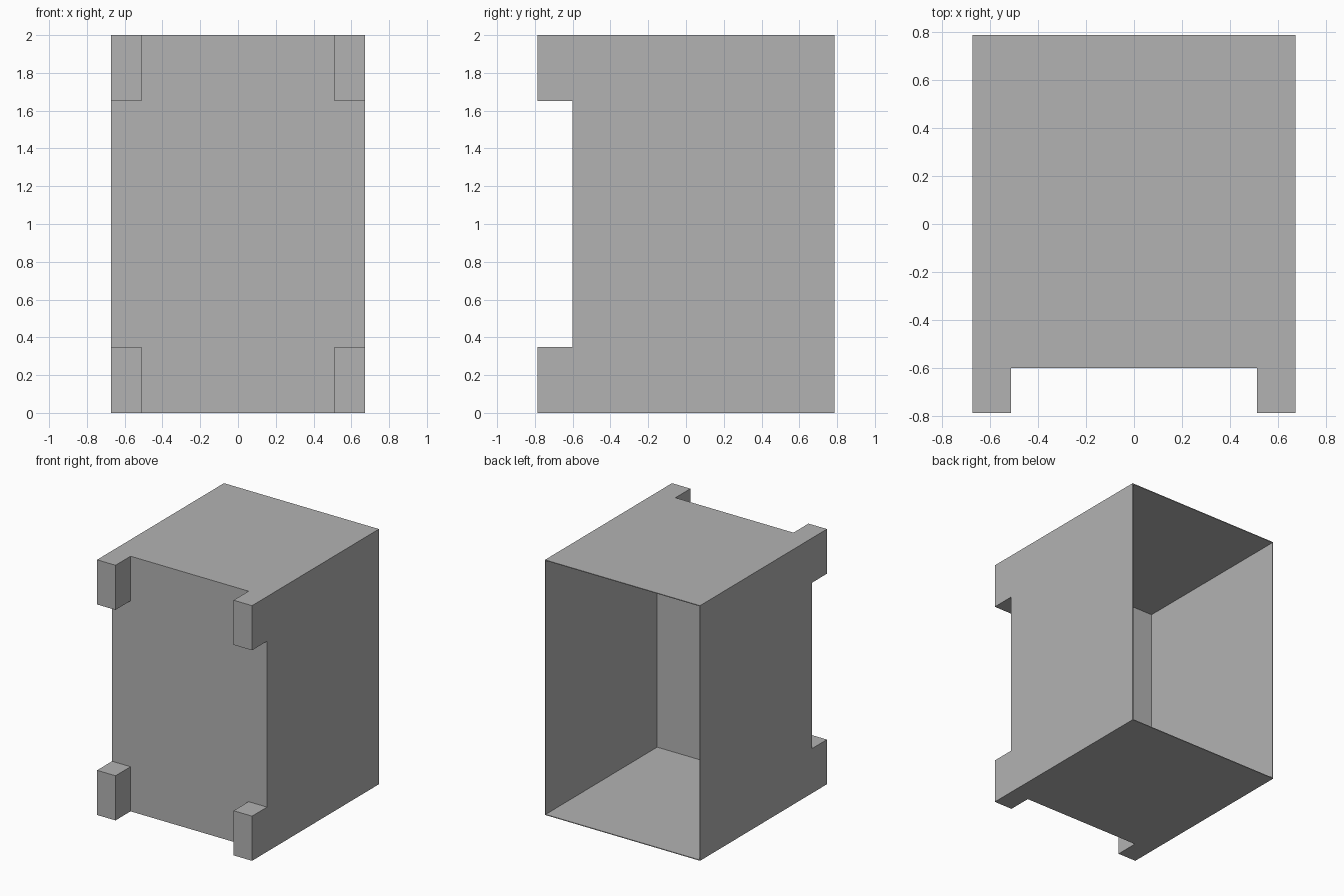
import bpy
import bmesh
from mathutils import Matrix, Vector

if "Cube" in bpy.data.objects:
    bpy.data.objects.remove(bpy.data.objects["Cube"], do_unlink=True)

HALF_W, HEIGHT, HALF_D = 0.672, 2.0, 0.786
FRONT_Y = -0.6        # outer face of the front panel
WALL = 0.006          # sheet thickness
FOOT_W, FOOT_H = 0.16, 0.35

grey = bpy.data.materials.new("plain_grey")
grey.use_nodes = True
colour = (0.45, 0.45, 0.45, 1.0)
grey.diffuse_color = colour
grey.node_tree.nodes["Principled BSDF"].inputs["Base Color"].default_value = colour

# Outer block
bm = bmesh.new()
depth = HALF_D - FRONT_Y
bmesh.ops.create_cube(
    bm, size=1,
    matrix=Matrix.Translation((0, (HALF_D + FRONT_Y) / 2, HEIGHT / 2))
    @ Matrix.Diagonal((2 * HALF_W, depth, HEIGHT, 1)))

# Hollow interior, open at the back
back = max(bm.faces, key=lambda f: f.calc_center_median().y)
bmesh.ops.inset_region(bm, faces=[back], thickness=WALL, use_even_offset=True)
cavity = bmesh.ops.extrude_discrete_faces(bm, faces=[back])["faces"][0]
bmesh.ops.translate(bm, verts=cavity.verts, vec=(0, WALL - depth, 0))

# Split the front panel to outline the corner feet
cuts = [((s * (HALF_W - FOOT_W), 0, 0), (1, 0, 0)) for s in (-1, 1)]
cuts += [((0, 0, z), (0, 0, 1)) for z in (FOOT_H, HEIGHT - FOOT_H)]
for point, normal in cuts:
    front = [f for f in bm.faces if f.calc_center_median().y < FRONT_Y + 0.001]
    geom = front + list({e for f in front for e in f.edges}) \
        + list({v for f in front for v in f.verts})
    bmesh.ops.bisect_plane(bm, geom=geom, plane_co=point, plane_no=normal)

# Pull the four corners forward as feet, flush with the sides
corners = []
for f in bm.faces:
    c = f.calc_center_median()
    if (c.y < FRONT_Y + 0.001 and abs(c.x) > HALF_W - FOOT_W
            and abs(c.z - HEIGHT / 2) > HEIGHT / 2 - FOOT_H):
        corners.append(f)
for foot in bmesh.ops.extrude_discrete_faces(bm, faces=corners)["faces"]:
    bmesh.ops.translate(bm, verts=foot.verts, vec=Vector((0, -HALF_D - FRONT_Y, 0)))

bmesh.ops.recalc_face_normals(bm, faces=bm.faces)
mesh = bpy.data.meshes.new("open_box_with_feet")
bm.to_mesh(mesh)
bm.free()
mesh.materials.append(grey)
box = bpy.data.objects.new("open_box_with_feet", mesh)
bpy.context.collection.objects.link(box)
